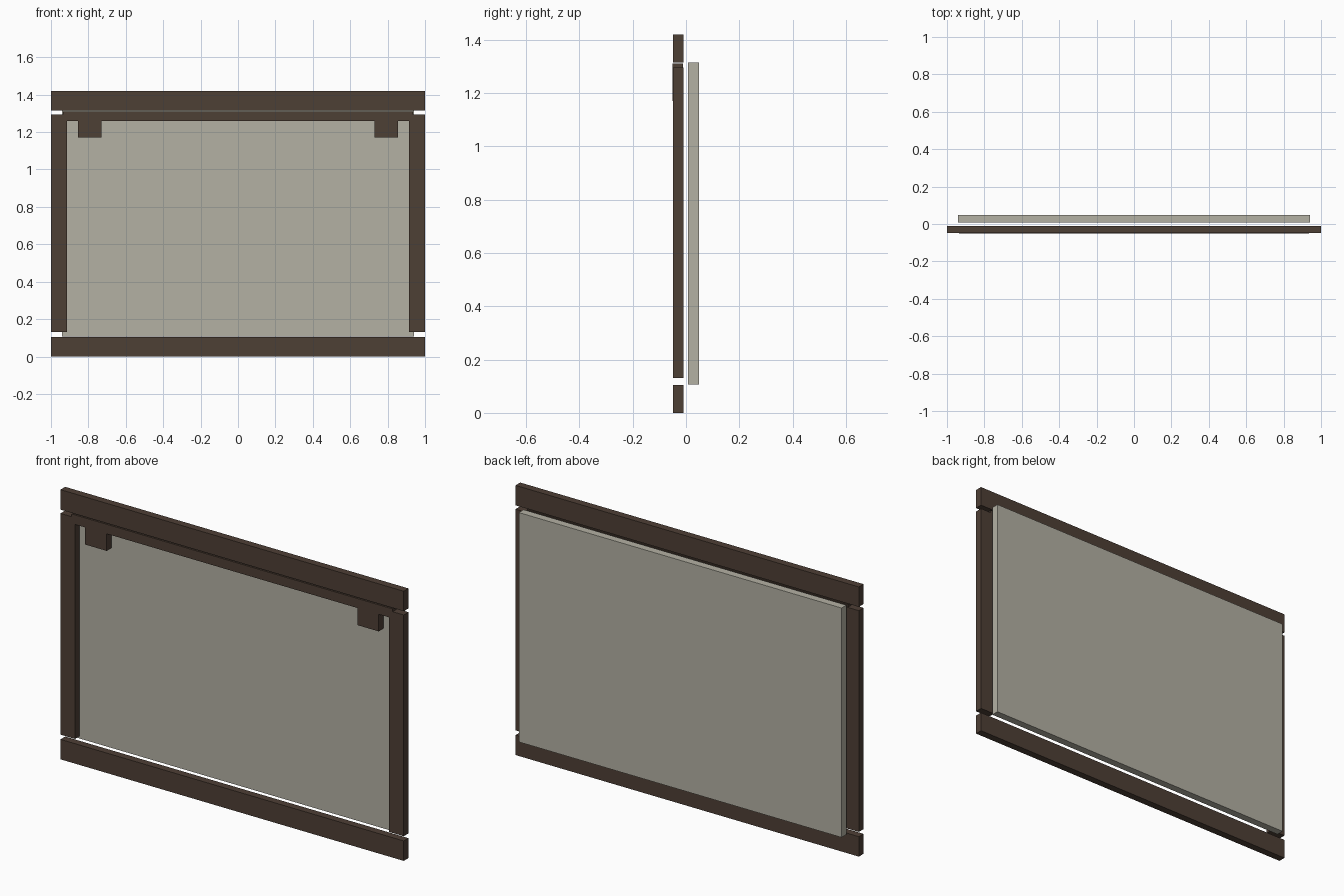
import bpy
import bmesh

cube = bpy.data.objects.get("Cube")
if cube:
    bpy.data.objects.remove(cube, do_unlink=True)


def material(name, rgb):
    m = bpy.data.materials.new(name)
    m.use_nodes = True
    m.diffuse_color = (*rgb, 1)
    m.node_tree.nodes["Principled BSDF"].inputs["Base Color"].default_value = (*rgb, 1)
    return m


brown = material("dark_brown_wood", (0.076, 0.050, 0.036))
grey = material("warm_grey_panel", (0.456, 0.440, 0.371))


def slab(name, outline, front, back, mat):
    """Extrude an x-z outline from the front depth to the back depth."""
    bm = bmesh.new()
    face = bm.faces.new([bm.verts.new((x, front, z)) for x, z in outline])
    ext = bmesh.ops.extrude_face_region(bm, geom=[face])
    verts = [v for v in ext["geom"] if isinstance(v, bmesh.types.BMVert)]
    bmesh.ops.translate(bm, verts=verts, vec=(0, back - front, 0))
    bmesh.ops.recalc_face_normals(bm, faces=bm.faces)
    mesh = bpy.data.meshes.new(name)
    bm.to_mesh(mesh)
    bm.free()
    mesh.materials.append(mat)
    obj = bpy.data.objects.new(name, mesh)
    bpy.context.collection.objects.link(obj)
    return obj


def rect(x0, x1, z0, z1):
    return [(x0, z0), (x1, z0), (x1, z1), (x0, z1)]


FRONT, BACK = -0.049, -0.01

# Horizontal boards and side posts
slab("bottom_board", rect(-1, 1, 0, 0.105), FRONT, BACK, brown)
slab("top_board", rect(-1, 1, 1.315, 1.42), FRONT, BACK, brown)
slab("left_post", rect(0.915, 1, 0.13, 1.295), FRONT, BACK, brown)
slab("right_post", rect(-1, -0.915, 0.13, 1.295), FRONT, BACK, brown)

# Thin upper rail with two hanging tabs, outlined on one half and mirrored
half = [(0.73, 1.26), (0.73, 1.17), (0.855, 1.17), (0.855, 1.26),
        (0.935, 1.26), (0.935, 1.31)]
outline = half + [(-x, z) for x, z in reversed(half)]
slab("tabbed_rail", outline, FRONT - 0.001, BACK - 0.001, brown)

# Backing panel
slab("back_panel", rect(-0.94, 0.94, 0.107, 1.315), 0.008, 0.048, grey)
